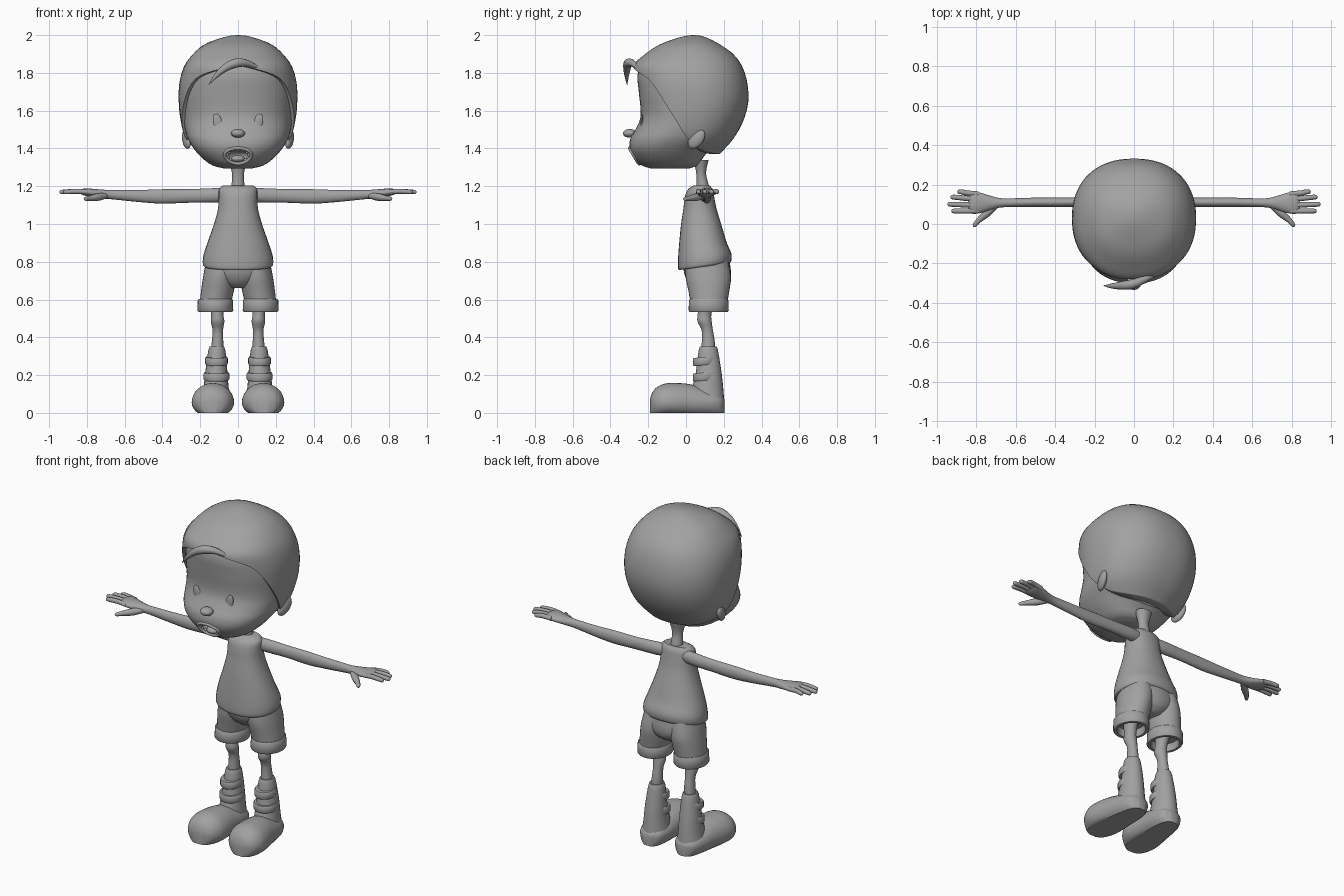
import bpy, bmesh, math
from mathutils import Vector, Matrix

if "Cube" in bpy.data.objects:
    bpy.data.objects.remove(bpy.data.objects["Cube"])

clay = bpy.data.materials.new("clay_grey")
clay.diffuse_color = (0.36, 0.36, 0.36, 1)
clay.use_nodes = True
clay.node_tree.nodes["Principled BSDF"].inputs["Base Color"].default_value = clay.diffuse_color


def finish(name, bm, angle=45):
    bmesh.ops.recalc_face_normals(bm, faces=bm.faces)
    me = bpy.data.meshes.new(name)
    bm.to_mesh(me)
    bm.free()
    me.materials.append(clay)
    me.shade_smooth()
    me.set_sharp_from_angle(angle=math.radians(angle))
    ob = bpy.data.objects.new(name, me)
    bpy.context.collection.objects.link(ob)
    return ob


def interp(rows, x):
    """Cubic interpolation of rows keyed by their first column."""
    x = min(max(x, rows[0][0]), rows[-1][0])
    i = 0
    while i < len(rows) - 2 and x > rows[i + 1][0]:
        i += 1
    a, b = rows[i], rows[i + 1]
    p, q = rows[max(i - 1, 0)], rows[min(i + 2, len(rows) - 1)]
    h = b[0] - a[0]
    t = (x - a[0]) / h
    out = []
    for k in range(1, len(a)):
        m0 = (b[k] - p[k]) / (b[0] - p[0]) * h
        m1 = (q[k] - a[k]) / (q[0] - a[0]) * h
        out.append((2*t**3 - 3*t*t + 1)*a[k] + (t**3 - 2*t*t + t)*m0
                   + (3*t*t - 2*t**3)*b[k] + (t**3 - t*t)*m1)
    return out


def sup(a, p):
    c, s = math.cos(a), math.sin(a)
    return (math.copysign(abs(c)**(2/p), c), math.copysign(abs(s)**(2/p), s))


def skin(name, rings, angle=45, cap=True):
    """Bridge rings of points into a closed surface."""
    bm = bmesh.new()
    vs = [[bm.verts.new(p) for p in r] for r in rings]
    n = len(vs[0])
    for r0, r1 in zip(vs, vs[1:]):
        for i in range(n):
            bm.faces.new((r0[i], r0[(i+1) % n], r1[(i+1) % n], r1[i]))
    if cap:
        bm.faces.new(vs[0])
        bm.faces.new(vs[-1])
    return finish(name, bm, angle)


def loft(name, rows, axis="z", n=32, p=2, sub=3, angle=45):
    """Rows are (t, centre1, centre2, radius1, radius2) along one axis."""
    full = [list(rows[0])]
    for a, b in zip(rows, rows[1:]):
        for k in range(1, sub + 1):
            t = a[0] + (b[0] - a[0]) * k / sub
            full.append([t] + interp(rows, t) if sub > 1 else list(b))
    rings = []
    for t, c1, c2, r1, r2 in full:
        ring = []
        for i in range(n):
            c, s = sup(2 * math.pi * i / n, p)
            u, v = c1 + r1 * c, c2 + r2 * s
            ring.append({"x": (t, u, v), "y": (u, t, v), "z": (u, v, t)}[axis])
        rings.append(ring)
    return skin(name, rings, angle)


def fb(rows):
    """(z, cx, half_width, y_front, y_back) to loft rows."""
    return [(z, cx, (f + b) / 2, w, (b - f) / 2) for z, cx, w, f, b in rows]


def tube(name, pts, n=12, closed=False):
    """Round tube through (x, y, z, radius) points."""
    rows = [(i,) + tuple(q) for i, q in enumerate(pts)]
    m = (len(pts) - 1) * 4
    path = [interp(rows, i / 4) for i in range(m + 1)]
    rings = []
    for i, q in enumerate(path):
        a, b = path[max(i - 1, 0)], path[min(i + 1, m)]
        if closed and i in (0, m):
            a, b = path[m - 1], path[1]
        rot = (Vector(b[:3]) - Vector(a[:3])).to_track_quat("Z", "Y")
        rings.append([Vector(q[:3]) + rot @ Vector((q[3] * math.cos(2*math.pi*k/n),
                      q[3] * math.sin(2*math.pi*k/n), 0)) for k in range(n)])
    return skin(name, rings, 60, not closed)


def ball(name, loc, rad, tilt=0, seg=24):
    bm = bmesh.new()
    bmesh.ops.create_uvsphere(bm, u_segments=seg, v_segments=seg // 2, radius=1)
    bm.transform(Matrix.Translation(loc) @ Matrix.Rotation(tilt, 4, "Y") @ Matrix.Diagonal((*rad, 1)))
    return finish(name, bm, 80)


# Head
HEAD = fb([(1.295, 0, .08, -.19, .02), (1.31, 0, .135, -.235, .06), (1.35, 0, .19, -.275, .09),
           (1.40, 0, .235, -.298, .13), (1.45, 0, .265, -.295, .2), (1.5, 0, .28, -.268, .25),
           (1.55, 0, .288, -.245, .28), (1.6, 0, .293, -.24, .295), (1.7, 0, .295, -.25, .3),
           (1.8, 0, .27, -.255, .27), (1.87, 0, .22, -.215, .22), (1.93, 0, .14, -.12, .15)])
P = 2.3
head = loft("head", HEAD, n=64, p=P, sub=4)


def face_y(x, z):
    _, cy, rx, ry = interp(HEAD, z)
    return cy - ry * max(0, 1 - abs(x / rx)**P)**(1 / P)


# Open mouth: cavity, lips, teeth and tongue
cut = ball("mouth_cutter", (0, -.26, 1.36), (.068, .09, .036))
cut.hide_render = cut.hide_viewport = True
mod = head.modifiers.new("mouth", "BOOLEAN")
mod.operation, mod.object, mod.solver = "DIFFERENCE", cut, "EXACT"


def mouth(a, k):
    x = k * math.cos(a) * (.07 + .01 * math.sin(a))
    z = 1.36 + k * .041 * math.sin(a)
    return x, face_y(x, z), z


tube("lips", [mouth(2*math.pi*i/16, 1) + (.009,) for i in range(17)], 10, True)
for i in range(14):
    x, y, z = mouth(2 * math.pi * (i + .5) / 14, .83)
    ball("tooth", (x, y + .012, z), (.010, .009, .011), 0, 10)
ball("tongue", (0, -.235, 1.345), (.038, .035, .02))

# Facial features
ball("nose", (0, -.298, 1.48), (.037, .036, .023))
for s in (1, -1):
    ball("eye", (s * .108, face_y(.108, 1.54) + .001, 1.54), (.024, .008, .045), s * .25)
    ear = ball("ear", (s * .272, .055, 1.45), (.022, .042, .052))
    for v in ear.data.vertices:
        v.co.y += .35 * (v.co.z - 1.45)
        v.co.x += s * .25 * (v.co.y - .055)

# Hair cap with a swept hairline; keyed by sqrt of distance below the crown
HAIR = [(math.sqrt(2 - z), w, f, b) for z, w, f, b in [
    (2.0, 0, .045, .045), (1.98, .105, -.06, .125), (1.95, .18, -.14, .18), (1.9, .238, -.215, .25),
    (1.84, .283, -.278, .295), (1.75, .31, -.278, .324), (1.65, .314, -.27, .33), (1.55, .304, -.262, .305),
    (1.45, .275, -.25, .25), (1.36, .2, -.2, .17)]]
EDGE = [(0, 1.84), (36, 1.79), (50, 1.745), (70, 1.6), (84, 1.5), (94, 1.44), (108, 1.40), (140, 1.375), (180, 1.37)]


def hair_ring(t, k=1.0, n=72):
    ring = []
    for i in range(n):
        a = 2 * math.pi * i / n
        e = interp(EDGE, math.degrees(min(a, 2 * math.pi - a)))[0]
        z = 2 - (2 - e) * math.cos(t * math.pi / 2)**2
        w, f, b = interp(HAIR, math.sqrt(2 - z))
        c, s = sup(a, 2.25)
        cy = (f + b) / 2
        ring.append((k * w * s, cy - k * (b - f) / 2 * c, z))
    return ring


skin("hair", [hair_ring(0, .78), hair_ring(0, .97)] + [hair_ring(.01 + .98 * i / 24) for i in range(25)], 50)
tube("forelock", [(.11, -.255, 1.825, .008), (.05, -.282, 1.85, .018), (-.01, -.305, 1.852, .024),
                  (-.07, -.312, 1.825, .02), (-.12, -.314, 1.78, .011), (-.155, -.312, 1.737, .001)])

# Neck and shirt
loft("neck", [(1.16, 0, .09, .04, .04), (1.21, 0, .087, .034, .032), (1.27, 0, .08, .032, .026),
              (1.34, 0, .08, .05, .04)], n=20)
shirt = loft("shirt", fb([(.775, 0, .178, -.036, .232), (.785, 0, .186, -.042, .24), (.83, 0, .184, -.042, .24),
                          (.9, 0, .162, -.036, .216), (1.0, 0, .127, -.026, .186), (1.08, 0, .106, -.014, .162),
                          (1.15, 0, .102, -.004, .148), (1.185, 0, .1, .012, .14), (1.205, 0, .08, .04, .125)]), p=2.2)
for v in shirt.data.vertices:
    v.co.z += .14 * (v.co.y - .1) * max(0, min(1, (.9 - v.co.z) / .1))

# Shorts seat
loft("shorts_seat", fb([(.66, 0, .05, .05, .19), (.69, 0, .12, .015, .225), (.74, 0, .172, -.01, .238),
                        (.82, 0, .17, -.02, .228)]))

for s in (1, -1):
    # Shorts leg and turned-up cuff
    loft("shorts_leg", fb([(.58, s*.12, .083, .025, .218), (.65, s*.108, .087, .012, .23),
                           (.72, s*.097, .088, -.002, .238), (.82, s*.08, .085, 0, .22)]))
    loft("shorts_cuff", [(z, s * .12, .12, r, r * 1.12) for z, r in
                         [(.6, .07), (.604, .088), (.597, .093), (.542, .095), (.535, .09),
                          (.535, .075), (.585, .07)]], sub=1)
    # Bare leg with knee
    loft("leg", [(.32, s*.112, .117, .034, .038), (.38, s*.108, .118, .03, .034), (.44, s*.107, .112, .028, .03),
                 (.485, s*.108, .098, .036, .038), (.52, s*.11, .098, .032, .036), (.6, s*.115, .11, .04, .045)], n=20)
    # Boot shaft, straps and rounded shoe
    loft("boot_shaft", fb([(.04, s*.117, .08, .03, .204), (.12, s*.116, .068, .03, .198), (.2, s*.115, .06, .05, .19),
                           (.28, s*.113, .052, .06, .178), (.335, s*.112, .044, .068, .168),
                           (.352, s*.112, .038, .074, .162)]), n=24)
    for z, w in ((.275, .06), (.193, .068)):
        strap = loft("boot_strap", [(z + dz, s * .114, .1, w - d, .064 - d) for dz, d in
                     [(-.02, .02), (-.021, .004), (-.014, 0), (.014, 0), (.021, .004), (.02, .02)]], n=28, sub=1, angle=50)
        for v in strap.data.vertices:
            v.co.z += .1 * (v.co.y - .1)
    rings = []
    SHOE = [(-.19, .137, .03, .075), (-.18, .137, .062, .105), (-.155, .136, .09, .135), (-.11, .134, .11, .155),
            (-.05, .131, .11, .158), (.02, .126, .1, .152), (.1, .12, .09, .13), (.16, .117, .075, .11),
            (.19, .116, .055, .09), (.205, .116, .025, .07)]
    for j in range(46):
        y = -.19 + .395 * (.5 - .5 * math.cos(math.pi * j / 45))
        cx, w, top = interp(SHOE, y)
        low = .055
        rings.append([(s*cx + w * c, y, max(0, low + (top - low) * q if q > 0 else low + .08 * q))
                      for c, q in (sup(2 * math.pi * i / 32, 2) for i in range(32))])
    skin("shoe", rings, 40)

    # Arm, palm and digits
    arm = [(.06, .1, 1.155, .03, .036), (.12, .105, 1.152, .03, .038), (.25, .11, 1.149, .024, .036),
           (.4, .11, 1.146, .024, .038), (.52, .11, 1.148, .023, .032), (.62, .108, 1.153, .022, .027),
           (.68, .107, 1.156, .024, .024), (.73, .107, 1.16, .037, .023), (.78, .107, 1.166, .052, .021),
           (.82, .108, 1.17, .056, .017), (.84, .108, 1.171, .045, .008)]
    rows = [(s * r[0],) + r[1:] for r in arm]
    loft("arm", rows if s > 0 else rows[::-1], axis="x", n=20, angle=60)
    for y0, y1, x1 in ((.152, .163, .895), (.124, .136, .93), (.094, .1, .945), (.066, .066, .925)):
        tube("finger", [(s*.79, y0, 1.168, .013), (s*.85, (y0+y1)/2, 1.173, .0135), (s*(x1-.02), y1, 1.17, .0125),
                        (s*(x1-.004), y1, 1.168, .009), (s*x1, y1, 1.167, .002)], 10)
    tube("thumb", [(s*.70, .095, 1.15, .016), (s*.745, .055, 1.142, .02), (s*.785, .02, 1.136, .014),
                   (s*.808, -.006, 1.133, .010), (s*.814, -.013, 1.132, .002)], 10)
